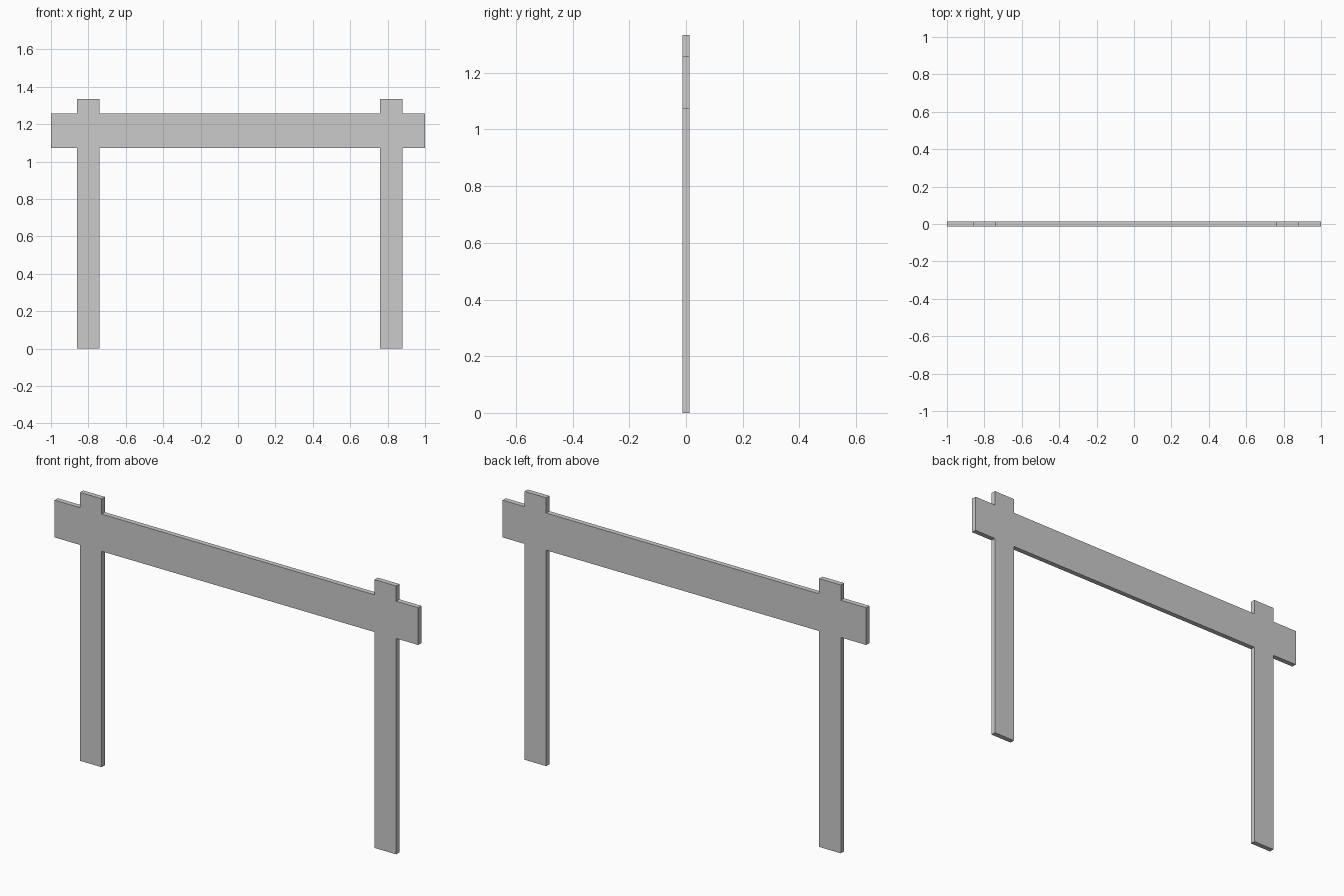
import bpy, bmesh

if "Cube" in bpy.data.objects:
    bpy.data.objects.remove(bpy.data.objects["Cube"])

THICK = 0.025
# Grid lines: rail ends and post edges across, rail edges and post ends up
XS = [-1.0, -0.86, -0.741, 0.76, 0.879, 1.0]
ZS = [0.0, 1.073, 1.258, 1.334]
POST_COLUMNS = (1, 3)
RAIL_ROW = 1

bm = bmesh.new()
grid = {}


def corner(i, k):
    if (i, k) not in grid:
        grid[i, k] = bm.verts.new((XS[i], -THICK / 2, ZS[k]))
    return grid[i, k]


# Front face: two posts crossed by a flush rail
for i in range(len(XS) - 1):
    for k in range(len(ZS) - 1):
        if i in POST_COLUMNS or k == RAIL_ROW:
            bm.faces.new([corner(i, k), corner(i + 1, k),
                          corner(i + 1, k + 1), corner(i, k + 1)])

# Board thickness
result = bmesh.ops.extrude_face_region(bm, geom=bm.faces[:], use_keep_orig=True)
back = [g for g in result["geom"] if isinstance(g, bmesh.types.BMVert)]
bmesh.ops.translate(bm, verts=back, vec=(0, THICK, 0))
bmesh.ops.recalc_face_normals(bm, faces=bm.faces[:])

mesh = bpy.data.meshes.new("post_and_rail_frame")
bm.to_mesh(mesh)
bm.free()
frame = bpy.data.objects.new("post_and_rail_frame", mesh)
bpy.context.collection.objects.link(frame)
